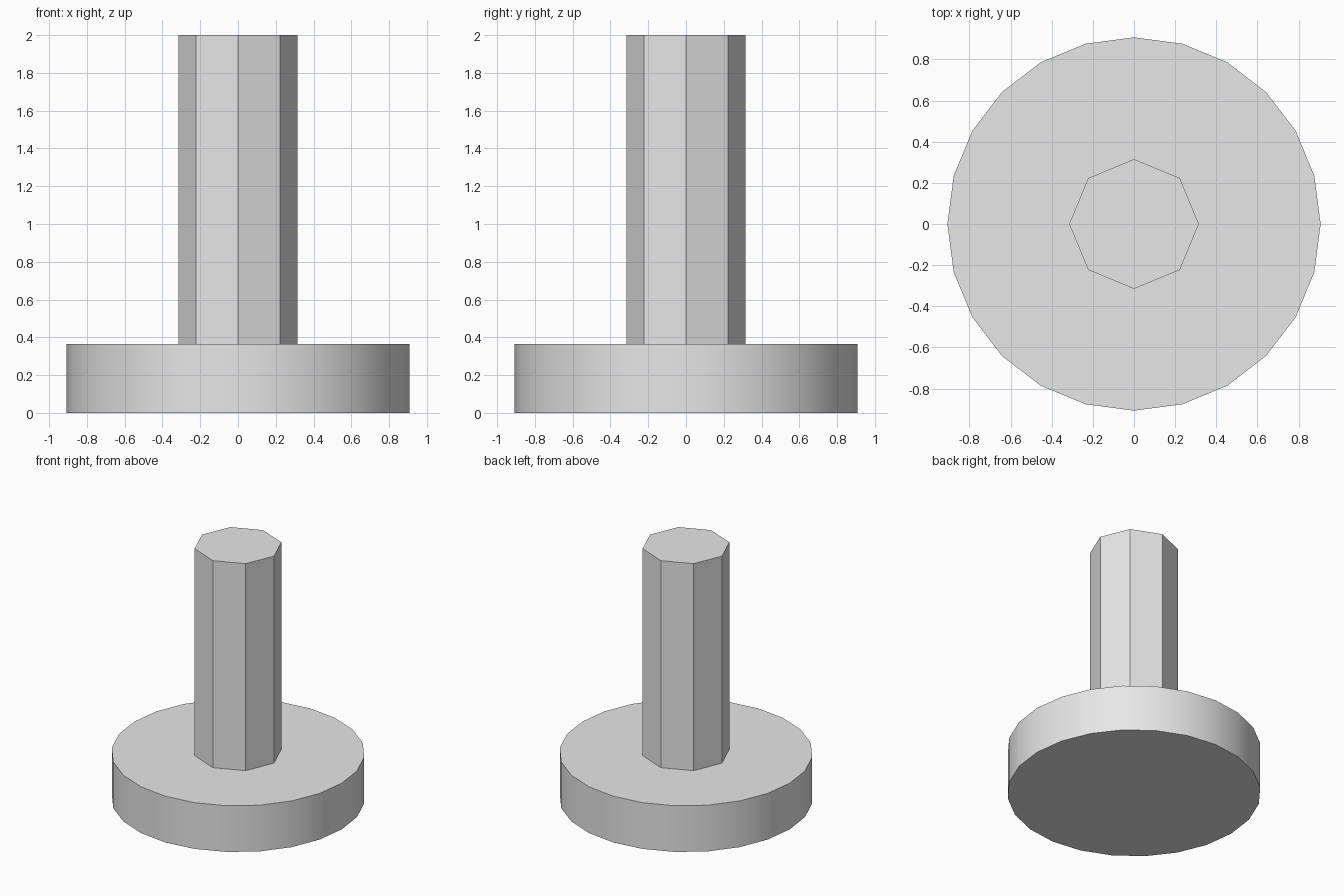
import bpy
import math

default_cube = bpy.data.objects.get("Cube")
if default_cube:
    bpy.data.objects.remove(default_cube, do_unlink=True)

# Plain grey material
GREY = (0.8, 0.8, 0.8, 1.0)
grey = bpy.data.materials.new("plain_grey")
grey.use_nodes = True
grey.diffuse_color = GREY
for node in grey.node_tree.nodes:
    if node.type == 'BSDF_PRINCIPLED':
        node.inputs["Base Color"].default_value = GREY


def prism(name, sides, radius, bottom, top):
    """Upright prism with a corner on each axis."""
    bpy.ops.mesh.primitive_cylinder_add(
        vertices=sides, radius=radius, depth=top - bottom,
        location=(0, 0, (bottom + top) / 2))
    part = bpy.context.object
    part.name = name
    part.data.materials.append(grey)
    return part


# Round base disc, smooth around the rim with sharp top and bottom edges
base_height = 0.365
prism("base_disc", 24, 0.907, 0, base_height)
bpy.ops.object.shade_smooth_by_angle(angle=math.radians(30))

# Eight-sided post with flat faces
prism("post", 8, 0.315, base_height, 2)
bpy.ops.object.shade_flat()
